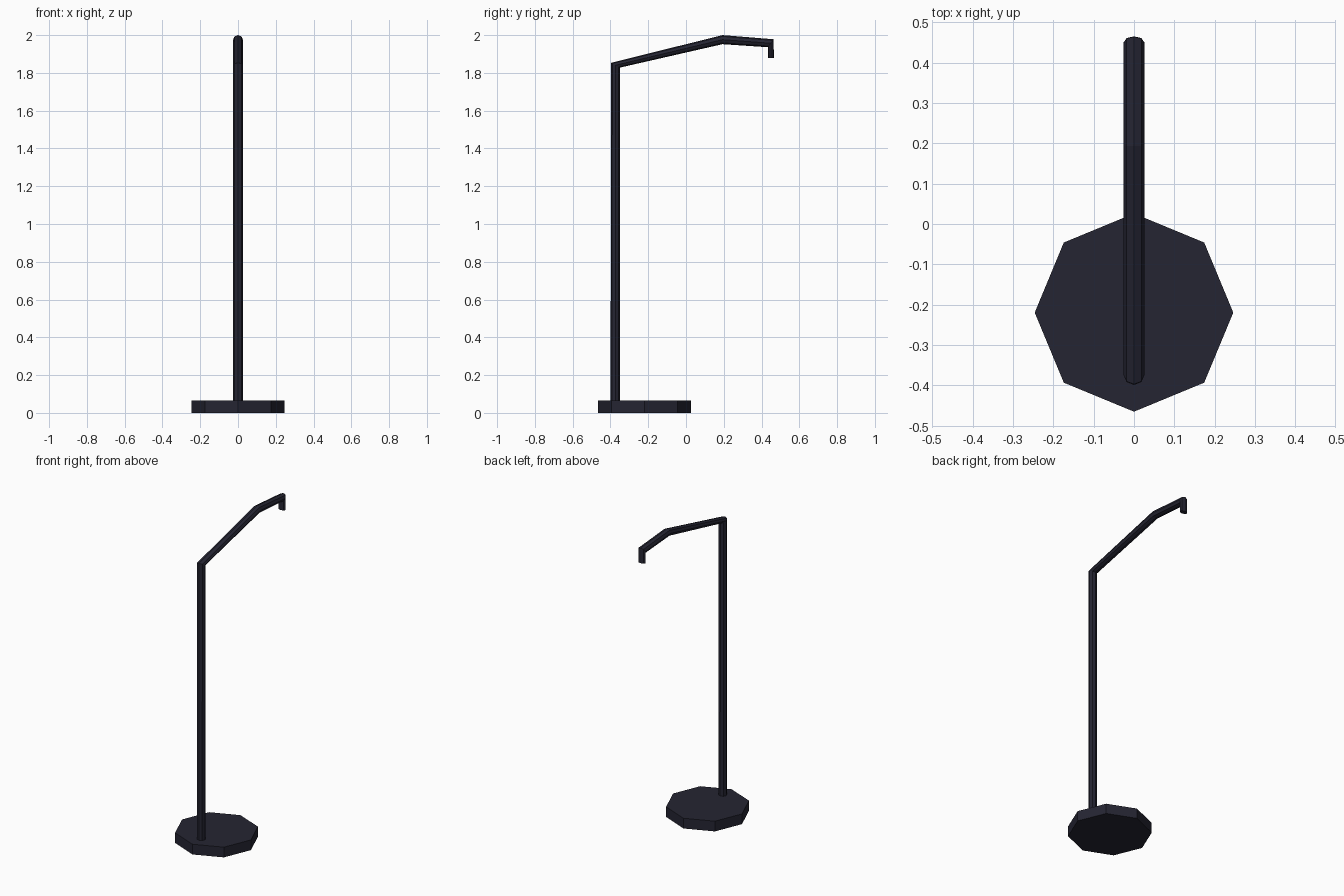
import bpy, bmesh, math
from mathutils import Vector

if "Cube" in bpy.data.objects:
    bpy.data.objects.remove(bpy.data.objects["Cube"])

navy = bpy.data.materials.new("dark_navy_metal")
navy.diffuse_color = (0.018, 0.018, 0.032, 1)
navy.use_nodes = True
navy.node_tree.nodes["Principled BSDF"].inputs["Base Color"].default_value = navy.diffuse_color
SIDES = 8


def loft(name, rings):
    """Join equal rings of points with flat quads and cap both ends."""
    bm = bmesh.new()
    loops = [[bm.verts.new(p) for p in ring] for ring in rings]
    for a, b in zip(loops, loops[1:]):
        for i in range(SIDES):
            j = (i + 1) % SIDES
            bm.faces.new((a[i], a[j], b[j], b[i]))
    bm.faces.new(loops[0])
    bm.faces.new(loops[-1])
    bmesh.ops.recalc_face_normals(bm, faces=bm.faces)
    mesh = bpy.data.meshes.new(name)
    bm.to_mesh(mesh)
    bm.free()
    mesh.materials.append(navy)
    obj = bpy.data.objects.new(name, mesh)
    bpy.context.collection.objects.link(obj)
    return obj


def ring(outer, inner, half_width):
    """Octagon ring spanning two (y, z) points, symmetric in x."""
    o, i = Vector(outer), Vector(inner)
    mid, half = (o + i) / 2, (o - i) / 2
    pts = []
    for k in range(SIDES):
        a = math.tau * k / SIDES
        p = mid + half * math.cos(a)
        pts.append((half_width * math.sin(a), p.x, p.y))
    return pts


# Octagonal foot, set forward of the centre
loft("base", [ring((-0.465, z), (0.026, z), 0.246) for z in (0, 0.066)])

# Upright pole, sloping arm, bend and short drop in one bent tube
loft("pole_and_arm", [ring(o, i, 0.026) for o, i in (
    ((-0.399, 0.03), (-0.349, 0.03)),
    ((-0.397, 1.853), (-0.350, 1.828)),
    ((0.193, 2.0), (0.193, 1.952)),
    ((0.464, 1.978), (0.434, 1.936)),
    ((0.465, 1.88), (0.434, 1.88)),
)])
